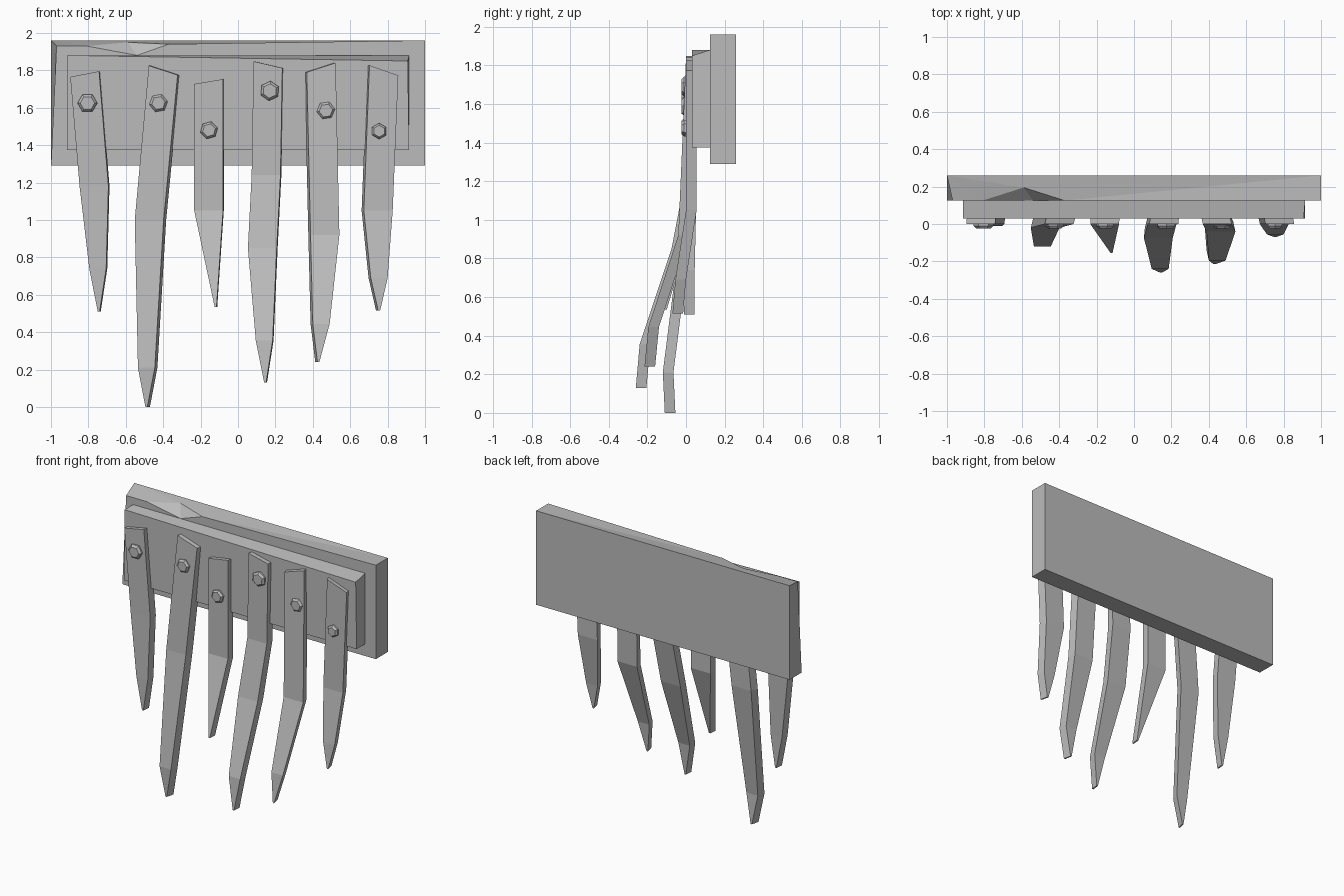
import bpy
import bmesh
from math import cos, sin, tau, radians

if "Cube" in bpy.data.objects:
    bpy.data.objects.remove(bpy.data.objects["Cube"], do_unlink=True)

shade = 0.5
grey = bpy.data.materials.new("plain grey")
grey.use_nodes = True
grey.diffuse_color = (shade, shade, shade, 1)
grey.node_tree.nodes["Principled BSDF"].inputs["Base Color"].default_value = grey.diffuse_color


def finish(name, bm):
    """Turn a bmesh into a flat-shaded grey object with outward normals."""
    bmesh.ops.recalc_face_normals(bm, faces=bm.faces)
    mesh = bpy.data.meshes.new(name)
    bm.to_mesh(mesh)
    bm.free()
    mesh.materials.append(grey)
    bpy.context.collection.objects.link(bpy.data.objects.new(name, mesh))


def loft(name, rings):
    """Closed skin over rings of equal length, capped at both ends."""
    bm = bmesh.new()
    loops = [[bm.verts.new(point) for point in ring] for ring in rings]
    bm.faces.new(loops[0])
    bm.faces.new(loops[-1])
    for lower, upper in zip(loops, loops[1:]):
        for i in range(len(lower)):
            bm.faces.new([lower[i - 1], lower[i], upper[i], upper[i - 1]])
    finish(name, bm)


def back_board(back, front, bottom, top):
    """Board with a worn front top corner and one chip; capitals are rear corners."""
    corners = {
        "A": (-1, back, bottom), "B": (1, back, bottom),
        "C": (1, back, top), "D": (-1, back, top),
        "a": (-1, front, bottom), "b": (1, front, bottom),
        "c": (1, front, top), "d": (-0.97, front, top - 0.03),
        # chip: right end, lowest point, left end, and deepest point
        "p": (-0.37, front, top - 0.02), "q": (-0.54, front, top - 0.08),
        "r": (-0.81, front, top - 0.03), "s": (-0.59, front + 0.07, top - 0.01),
    }
    faces = "ABCD abcpqrd ABba BCcb ADda Ccp Cps CsD Dsr Drd pqs qrs"
    bm = bmesh.new()
    verts = {key: bm.verts.new(point) for key, point in corners.items()}
    for face in faces.split():
        bm.faces.new([verts[key] for key in face])
    finish("back_board", bm)


def front_board(back, front, bottom, top, half):
    """Thinner board whose front face sinks towards the top right end."""
    def ring(y, sink):
        return [(-half, y, bottom), (half, y, bottom),
                (half - sink / 4, y, top - sink), (-half, y, top)]
    loft("front_board", [ring(back, 0), ring(front, 0.03)])


def slat(name, path, slant, twist, thick=0.055):
    """Plank along a front centre line; narrow near the tip, slanted at the top."""
    rings = []
    for x, y, z in path:
        half = 0.045 if z < 0.8 else 0.077
        rise = 0
        if (x, y, z) == path[0]:
            rise = slant
        elif (x, y, z) == path[-1]:
            half = 0.005
        rings.append([(x - half, y, z - rise), (x + half, y, z + rise),
                      (x + half + twist, y + thick, z + rise),
                      (x - half + twist, y + thick, z - rise)])
    loft(name + "_slat", rings)


def bolt(name, x, z, radius, turn):
    """Hexagonal bolt head with a chamfered face."""
    angles = [radians(turn) + tau * i / 6 for i in range(6)]
    rings = []
    for size, y in ((radius, 0.01), (radius, -0.01), (radius * 0.73, -0.024)):
        rings.append([(x + size * cos(a), y, z + size * sin(a)) for a in angles])
    loft(name + "_bolt", rings)


# Boards
back_board(back=0.26, front=0.125, bottom=1.29, top=1.96)
front_board(back=0.125, front=0.03, bottom=1.375, top=1.88, half=0.915)

# Hanging slats, each bent forward on its way from top to tip
slat("right_outer", slant=0.015, twist=0.006, path=[
    (-0.82, 0, 1.78), (-0.77, 0, 1.18), (-0.75, -0.01, 0.74), (-0.745, -0.01, 0.51)])
slat("right_middle", slant=-0.025, twist=0.014, path=[
    (-0.4, 0, 1.8), (-0.475, -0.02, 1), (-0.49, -0.12, 0.21), (-0.49, -0.11, 0)])
slat("right_inner", slant=0.013, twist=0.004, path=[
    (-0.157, 0, 1.74), (-0.157, 0, 1.05), (-0.12, -0.155, 0.535)])
slat("left_inner", slant=-0.018, twist=0.005, path=[
    (0.16, 0, 1.83), (0.15, 0, 1.24), (0.13, -0.075, 0.85),
    (0.14, -0.24, 0.355), (0.145, -0.26, 0.13)])
slat("left_middle", slant=0.025, twist=-0.012, path=[
    (0.445, 0, 1.815), (0.465, -0.04, 0.92), (0.445, -0.195, 0.445), (0.43, -0.215, 0.24)])
slat("left_outer", slant=-0.027, twist=-0.012, path=[
    (0.78, 0, 1.8), (0.75, 0, 1.05), (0.755, -0.055, 0.69), (0.755, -0.07, 0.515)])

# One bolt through each slat
bolt("right_outer", x=-0.805, z=1.625, radius=0.053, turn=0)
bolt("right_middle", x=-0.425, z=1.625, radius=0.05, turn=10)
bolt("right_inner", x=-0.155, z=1.48, radius=0.048, turn=15)
bolt("left_inner", x=0.17, z=1.69, radius=0.053, turn=25)
bolt("left_middle", x=0.47, z=1.585, radius=0.05, turn=8)
bolt("left_outer", x=0.755, z=1.475, radius=0.043, turn=30)
